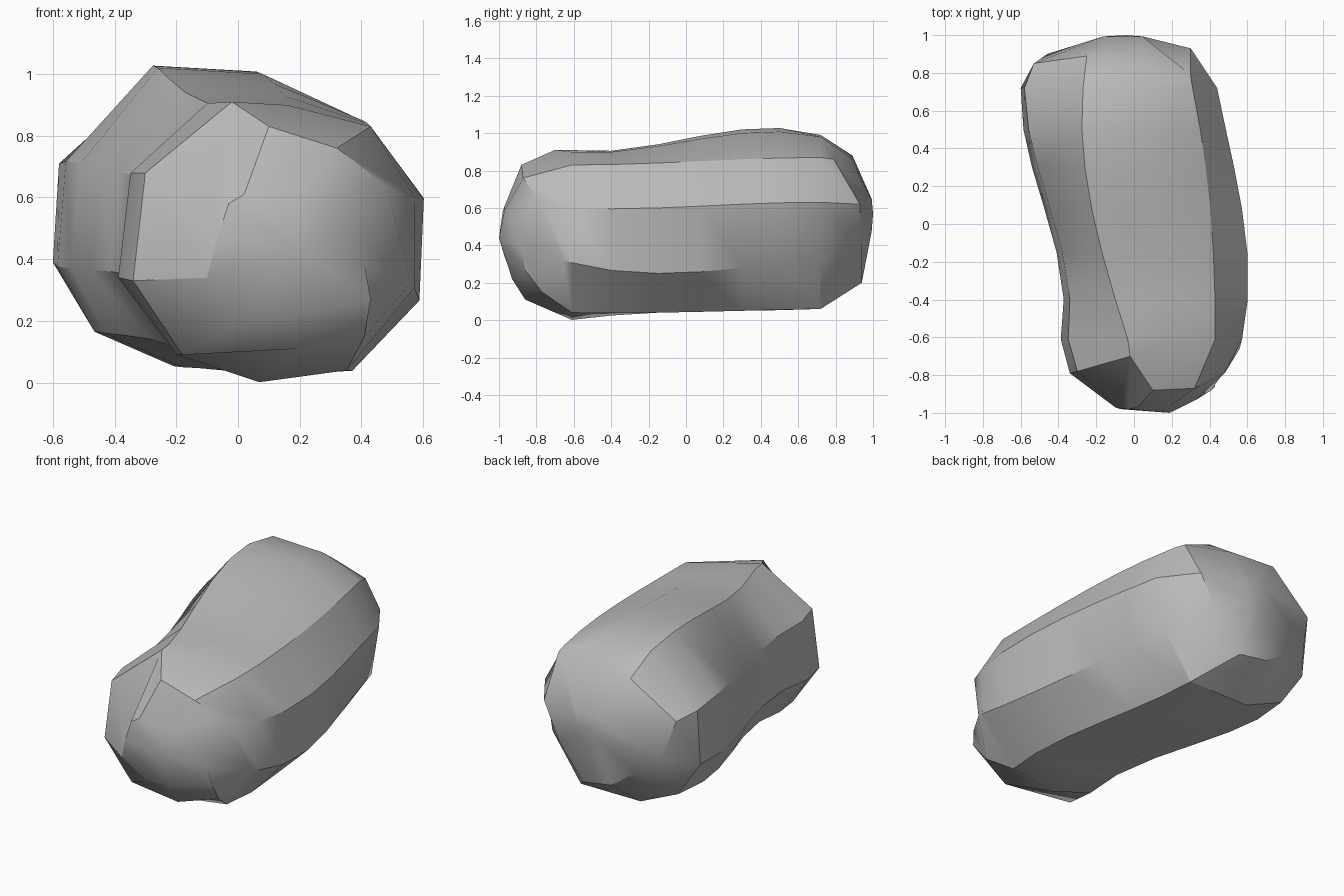
import bpy
import bmesh
from math import radians
from mathutils import Vector

cube = bpy.data.objects.get("Cube")
if cube:
    bpy.data.objects.remove(cube, do_unlink=True)

# Ten-sided outlines (x, z) keyed by their position along the stone
OUTLINES = {
    -.62: [(-.03, .91), (.16, .9), (.43, .83), (.57, .6), (.57, .31),
           (.35, .04), (.07, 0), (-.2, .09), (-.39, .34), (-.35, .68)],
    -.15: [(-.17, .94), (.15, .93), (.42, .84), (.6, .6), (.57, .25),
           (.35, .04), (-.05, .04), (-.28, .14), (-.41, .36), (-.38, .68)],
    .3: [(-.26, 1.02), (.08, 1), (.38, .86), (.53, .62), (.48, .28),
         (.26, .05), (-.18, .05), (-.43, .16), (-.54, .37), (-.51, .71)],
    .72: [(-.27, .99), (.06, .98), (.31, .87), (.44, .63), (.39, .33),
          (.2, .06), (-.2, .06), (-.45, .17), (-.6, .39), (-.58, .71)],
}

# Slanted rims (x, y, z) where the body turns into each blunt end
FRONT_RIM = [(-.02, -.7, .91), (.1, -.88, .83), (.32, -.87, .76), (.48, -.79, .64),
             (.56, -.66, .32), (.41, -.77, .15), (.2, -.86, .11), (-.18, -.76, .09),
             (-.34, -.79, .33), (-.3, -.78, .68)]
FRONT_FACE = [(-.03, -.98, .58), (.02, -.97, .61), (.18, -.97, .59), (.33, -.93, .5),
              (.41, -.88, .38), (.43, -.86, .27), (.17, -.93, .22), (.03, -.92, .21),
              (-.1, -.97, .34), (-.07, -.98, .46)]
FRONT_TIP = Vector((.19, -1, .44))
BACK_RIM = [(-.25, .89, .88), (.03, .88, .87), (.3, .79, .86), (.3, .93, .62),
            (.19, .94, .4), (.03, .94, .2), (-.16, .94, .23), (-.31, .92, .34),
            (-.46, .9, .45), (-.53, .85, .68)]
BACK_TIP = Vector((-.04, 1, .57))


def outline(y):
    """Blend the outlines with a smooth curve along the length."""
    points = [Vector((0, y, 0)) for _ in FRONT_RIM]
    for here, section in OUTLINES.items():
        weight = 1.0
        for other in OUTLINES:
            if other != here:
                weight *= (y - other) / (here - other)
        for point, (x, z) in zip(points, section):
            point += weight * Vector((x, 0, z))
    return points


def close_end(bm, rim, tip):
    """Fan the last ring to a single tip."""
    peak = bm.verts.new(tip)
    for i, vert in enumerate(rim):
        bm.faces.new((rim[i - 1], vert, peak))


# Skin the rings from front to back
back_face = [Vector(p).lerp(BACK_TIP, .75) for p in BACK_RIM]
for p in back_face:
    p.y = .993
sections = [FRONT_FACE, FRONT_RIM]
sections += [outline(y) for y in (-.61, -.4, -.15, .08, .3, .5, .72)]
sections += [BACK_RIM, back_face]

bm = bmesh.new()
rings = [[bm.verts.new(p) for p in section] for section in sections]
for a, b in zip(rings, rings[1:]):
    for i in range(len(a)):
        bm.faces.new((a[i - 1], a[i], b[i], b[i - 1]))
close_end(bm, rings[0], FRONT_TIP)
close_end(bm, rings[-1], BACK_TIP)
bmesh.ops.recalc_face_normals(bm, faces=bm.faces[:])

mesh = bpy.data.meshes.new("stone")
bm.to_mesh(mesh)
bm.free()
stone = bpy.data.objects.new("stone", mesh)
bpy.context.collection.objects.link(stone)

# Plain grey stone colour
grey = bpy.data.materials.new("stone_grey")
grey.use_nodes = True
colour = (0.5, 0.5, 0.5, 1)
grey.diffuse_color = colour
grey.node_tree.nodes["Principled BSDF"].inputs["Base Color"].default_value = colour
mesh.materials.append(grey)

# Soft facets with the strongest ridges kept sharp
bpy.ops.object.select_all(action='DESELECT')
stone.select_set(True)
bpy.context.view_layer.objects.active = stone
bpy.ops.object.shade_smooth_by_angle(angle=radians(33))
